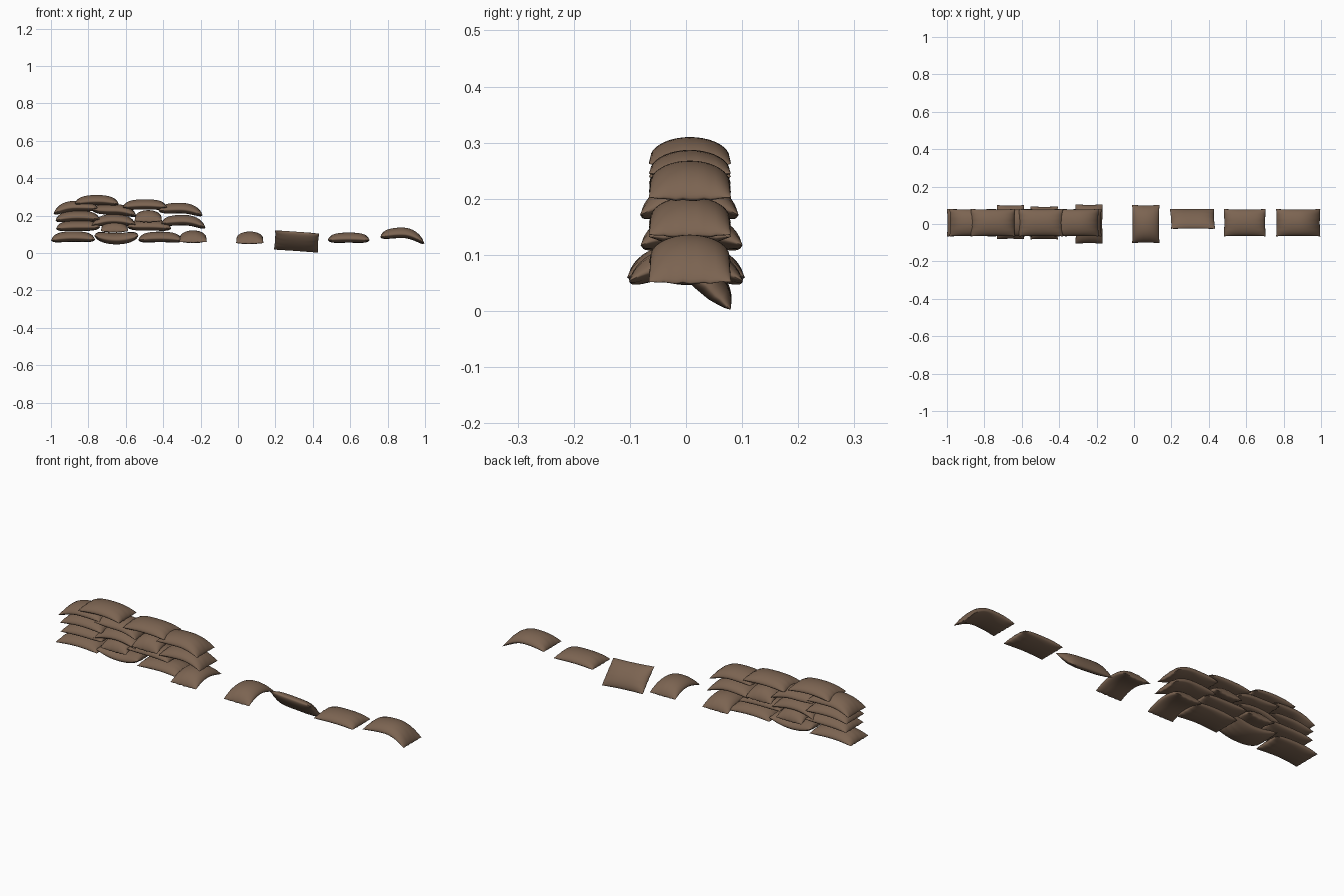
import bpy, bmesh, math
from mathutils import Matrix, Vector

if "Cube" in bpy.data.objects:
    bpy.data.objects.remove(bpy.data.objects["Cube"])

brown = bpy.data.materials.new("brown_sackcloth")
brown.diffuse_color = (0.2, 0.127, 0.083, 1)
brown.use_nodes = True
brown.node_tree.nodes["Principled BSDF"].inputs["Base Color"].default_value = brown.diffuse_color

HX, HY = 0.118, 0.073   # half length and half width of a bag
NU, NV = 26, 18


def bag(name, x, z, left=0.0, right=0.0, y=0.007, turned=False,
        top=0.036, bottom=0.020, tilt=0, pitch=0, half=HX):
    """Pillow with a pinched rim; left/right = how far each end droops (negative lifts)."""
    bm = bmesh.new()
    seed = x * 37 + z * 91

    def point(i, j, side):
        u = math.sin((i / NU - 0.5) * math.pi)
        v = math.sin((j / NV - 0.5) * math.pi)
        puff = (max(0, 1 - u ** 4) * max(0, 1 - v * v)) ** 0.55
        px = half * u * (1 - 0.025 * (1 - v * v))
        py = HY * v * (1 - 0.04 * (1 - u * u))
        # small creases near the stitched ends
        crease = 0.0016 * math.sin(v * 14 + seed) * u * u * (1 - v * v)
        pz = (top if side > 0 else -bottom) * puff + crease
        pz -= (left if u < 0 else right) * u * u
        return bm.verts.new((px, py, pz))

    grid = {}
    for i in range(NU + 1):
        for j in range(NV + 1):
            rim = i in (0, NU) or j in (0, NV)
            grid[i, j, 1] = point(i, j, 1)
            grid[i, j, -1] = grid[i, j, 1] if rim else point(i, j, -1)
    for i in range(NU):
        for j in range(NV):
            for s in (1, -1):
                ring = [grid[i, j, s], grid[i + 1, j, s],
                        grid[i + 1, j + 1, s], grid[i, j + 1, s]]
                if s < 0:
                    ring.reverse()
                bm.faces.new(ring)
    turn = (Matrix.Rotation(math.radians(pitch), 4, 'Y')
            @ Matrix.Rotation(math.radians(tilt), 4, 'X')
            @ Matrix.Rotation(math.pi / 2 if turned else 0, 4, 'Z'))
    bmesh.ops.transform(bm, matrix=Matrix.Translation(Vector((x, y, z))) @ turn,
                        verts=bm.verts)
    me = bpy.data.meshes.new(name)
    bm.to_mesh(me)
    bm.free()
    me.materials.append(brown)
    ob = bpy.data.objects.new(name, me)
    bpy.context.collection.objects.link(ob)
    bpy.ops.object.select_all(action='DESELECT')
    ob.select_set(True)
    bpy.context.view_layer.objects.active = ob
    bpy.ops.object.shade_smooth_by_angle(angle=math.radians(50))


# wall, bottom course
bag("wall_bag_1a", -0.882, 0.080, 0.012, 0.008)
bag("wall_bag_1b", -0.650, 0.070, -0.022, -0.022, bottom=0.024)
bag("wall_bag_1c", -0.415, 0.078, 0.008, 0.010)
bag("wall_bag_1d", -0.240, 0.085, 0.025, 0.025, y=0, turned=True, half=0.105)

# second course
bag("wall_bag_2a", -0.855, 0.138, 0.008, 0.0)
bag("wall_bag_2b", -0.660, 0.135, 0.018, 0.018, y=0.010, turned=True, half=0.091)
bag("wall_bag_2c", -0.475, 0.140, 0.0, 0.008)
bag("wall_bag_2d", -0.292, 0.168, 0.010, 0.032)

# third course
bag("wall_bag_3a", -0.858, 0.190, 0.015, 0.008)
bag("wall_bag_3b", -0.665, 0.172, 0.025, 0.020)
bag("wall_bag_3c", -0.480, 0.193, 0.022, 0.022, y=0.006, turned=True, half=0.088)
bag("wall_bag_3d", -0.307, 0.232, 0.006, 0.030)

# fourth course
bag("wall_bag_4a", -0.868, 0.243, 0.032, 0.004)
bag("wall_bag_4b", -0.662, 0.225, -0.005, 0.025)

# top bags
bag("top_bag_left", -0.755, 0.276, 0.012, 0.014, top=0.034)
bag("top_bag_right", -0.498, 0.253, 0.008, 0.008, top=0.034)

# loose bags beside the wall
bag("loose_bag_turned", 0.063, 0.081, 0.028, 0.028, y=0, turned=True, half=0.102, top=0.034)
bag("loose_bag_tipped", 0.313, 0.061, 0.0, 0.0, y=0.027, tilt=-44, pitch=4,
    top=0.03, bottom=0.02)
bag("loose_bag_flat", 0.592, 0.075, 0.006, 0.006, half=0.112, top=0.034)
bag("loose_bag_bent", 0.878, 0.100, 0.014, 0.048)
